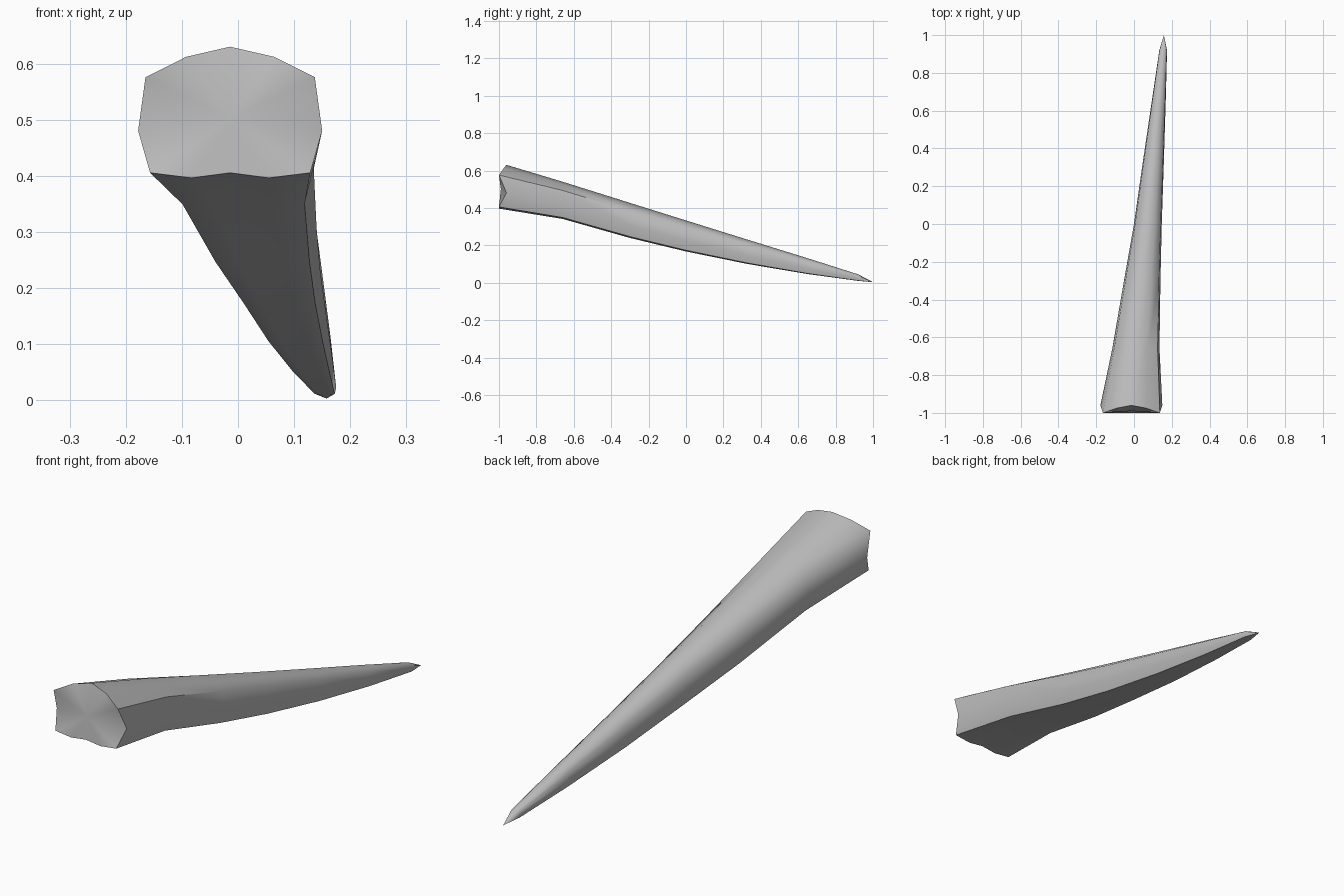
import bpy, bmesh, math

if "Cube" in bpy.data.objects:
    bpy.data.objects.remove(bpy.data.objects["Cube"])

bone = bpy.data.materials.new("pale grey")
bone.diffuse_color = (0.5, 0.5, 0.5, 1)
bone.use_nodes = True
bone.node_tree.nodes["Principled BSDF"].inputs["Base Color"].default_value = bone.diffuse_color

# Right half of the boxy, dome-topped cross-section: (across -1..1, up 0..1, base edge setback)
half = [(0.48, 0.92, 0.025), (0.92, 0.76, 0.0), (1.0, 0.34, 0.04),
        (0.87, 0.01, 0.0), (0.42, -0.03, 0.0)]
profile = ([(0, 1, 0.04)] + half + [(0, 0.01, 0.0)]
           + [(-u, v, s) for u, v, s in reversed(half)])

# Stations along the spike: y, left x, right x, bottom z, top z
stations = [(-1.0, -0.178, 0.150, 0.403, 0.630),
            (-0.66, -0.115, 0.135, 0.347, 0.540),
            (-0.30, -0.053, 0.140, 0.245, 0.427),
            (0.0, 0.000, 0.147, 0.172, 0.333),
            (0.33, 0.047, 0.158, 0.104, 0.230),
            (0.65, 0.094, 0.168, 0.049, 0.131),
            (0.92, 0.134, 0.175, 0.011, 0.045)]

# Tapered spike, lofted through the stations
bm = bmesh.new()
rings = []
for i, (y, x0, x1, z0, z1) in enumerate(stations):
    cx, r = (x0 + x1) / 2, (x1 - x0) / 2
    rings.append([bm.verts.new((cx + u * r, y + (s if i == 0 else 0), z0 + v * (z1 - z0)))
                  for u, v, s in profile])
n = len(profile)
for a, b in zip(rings, rings[1:]):
    for k in range(n):
        bm.faces.new((a[k], a[(k + 1) % n], b[(k + 1) % n], b[k]))
tip = bm.verts.new((0.158, 1.0, 0.003))
for k in range(n):
    bm.faces.new((rings[-1][k], rings[-1][(k + 1) % n], tip))

# Broken-off butt end, fanned around a centre point
centre = bm.verts.new((-0.014, -0.99, 0.5))
for k in range(n):
    bm.faces.new((rings[0][(k + 1) % n], rings[0][k], centre))
bmesh.ops.recalc_face_normals(bm, faces=bm.faces)

mesh = bpy.data.meshes.new("spike")
bm.to_mesh(mesh)
bm.free()
mesh.materials.append(bone)
spike = bpy.data.objects.new("spike", mesh)
bpy.context.collection.objects.link(spike)
bpy.context.view_layer.objects.active = spike
spike.select_set(True)
bpy.ops.object.shade_smooth_by_angle(angle=math.radians(50))
